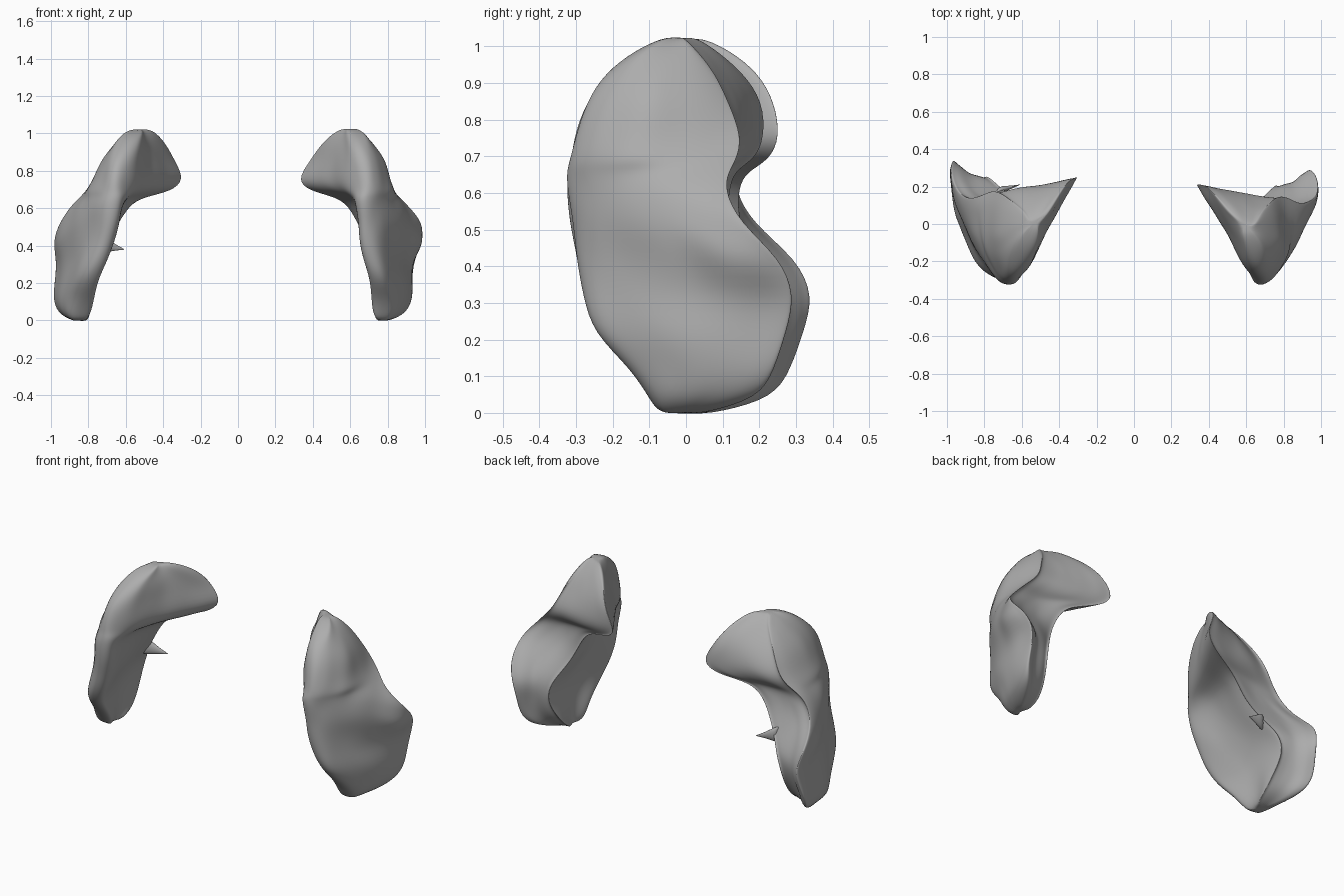
import bpy, bmesh, math
from mathutils import Vector, noise

if "Cube" in bpy.data.objects:
    bpy.data.objects.remove(bpy.data.objects["Cube"])

# Cross-sections: height, then front / outer-back / inner-back corners (x is distance from the midline)
SECTIONS = [
    (0.00, .84, -.06, .88, .08, .81, .05),
    (0.04, .84, -.08, .95, .23, .80, .13),
    (0.12, .82, -.13, .98, .27, .80, .19),
    (0.22, .79, -.23, .96, .30, .81, .24),
    (0.32, .75, -.26, .95, .32, .78, .24),
    (0.42, .71, -.28, .97, .28, .71, .17),
    (0.52, .69, -.30, .93, .17, .65, .13),
    (0.61, .67, -.31, .88, .12, .59, .13),
    (0.66, .66, -.31, .83, .13, .52, .15),
    (0.69, .66, -.30, .79, .15, .38, .21),
    (0.75, .65, -.29, .73, .18, .31, .24),
    (0.85, .63, -.26, .67, .14, .35, .23),
    (0.93, .60, -.20, .62, .10, .39, .18),
    (0.99, .57, -.12, .58, .06, .44, .11),
    (1.02, .54, -.05, .56, .02, .48, .05),
]


def catmull(p0, p1, p2, p3, t):
    return 0.5 * (2 * p1 + (p2 - p0) * t + (2 * p0 - 5 * p1 + 4 * p2 - p3) * t * t
                  + (3 * p1 - p0 - 3 * p2 + p3) * t ** 3)


def mid(a, b, push):
    # middle of an edge, pushed out (+) or in (-) to bow the face
    d = b - a
    n = Vector((d.y, -d.x, 0)).normalized()
    return (a + b) / 2 + n * push * min(1, d.length / 0.4)


def ring(sec, steps=4):
    z = sec[0]
    f, o, i = (Vector((sec[k], sec[k + 1], z)) for k in (1, 3, 5))
    size = min(1, (o - i).length / 0.15)
    r = 0.05 * size
    blunt = Vector((.83, .55, 0)) * .012 * size     # rounds the inner lip
    back = Vector((.8, -.2, 0)) * .02 * size        # rounds the outer back corner
    upper = z > 0.67
    ctrl = [f + Vector((-r, .012, 0)), f + Vector((r, .012, 0)), mid(f, o, .09 if upper else .065),
            o + back, o - back, mid(o, i, 0 if upper else -.01),
            i + blunt, i - blunt, mid(i, f, .025 if upper else .01)]
    n = len(ctrl)
    return [catmull(ctrl[k - 1], ctrl[k], ctrl[(k + 1) % n], ctrl[(k + 2) % n], s / steps)
            for k in range(n) for s in range(steps)]


def place(p, side):
    # the right body leans a little more outward at the top and sits further forward
    x, y, z = p
    if side > 0:
        x += 0.14 * (z - 0.5)
        y -= 0.035 * (y + 0.33) / 0.5
    # outward knob on the outer face
    if x > .82:
        x += (.07 if side > 0 else .03) * math.exp(-((y - .13) ** 2 + (z - .45) ** 2) / .007)
    return Vector((side * x, y, z))


def finish(bm, name):
    bmesh.ops.recalc_face_normals(bm, faces=bm.faces)
    for face in bm.faces:
        face.smooth = True
    me = bpy.data.meshes.new(name)
    bm.to_mesh(me)
    bm.free()
    me.materials.append(grey)
    ob = bpy.data.objects.new(name, me)
    bpy.context.collection.objects.link(ob)
    sub = ob.modifiers.new("smooth", "SUBSURF")
    sub.levels = sub.render_levels = 2


def loft(rings, name, side, bump=0.0):
    bm = bmesh.new()
    loops = []
    for pts in rings:
        row = []
        for p in pts:
            q = place(p, side)
            w = noise.noise_vector(q * 8) * bump + noise.noise_vector(q * 14) * bump * .6
            w.z *= 0.4
            row.append(bm.verts.new(q + w))
        loops.append(row)
    n = len(loops[0])
    for a, b in zip(loops, loops[1:]):
        for k in range(n):
            bm.faces.new((a[k], a[(k + 1) % n], b[(k + 1) % n], b[k]))
    # close both ends
    for row in (loops[0], loops[-1]):
        c = bm.verts.new(sum((v.co for v in row), Vector()) / n)
        for k in range(n):
            bm.faces.new((row[k], row[(k + 1) % n], c))
    finish(bm, name)


def spur(base, tip, radius, name, side):
    rings = []
    for t, s in ((0, 1), (.4, .55), (.75, .22), (1, .05)):
        c = Vector(base).lerp(Vector(tip), t)
        rings.append([c + Vector((math.cos(a) * .4, math.cos(a) * -.6, math.sin(a))) * radius * s
                      for a in (k * math.tau / 8 for k in range(8))])
    loft(rings, name, side)


grey = bpy.data.materials.new("grey")
grey.diffuse_color = (.42, .42, .42, 1)
grey.use_nodes = True
grey.node_tree.nodes["Principled BSDF"].inputs["Base Color"].default_value = grey.diffuse_color

# Twisted curved bodies, left and right
for side, label in ((-1, "left"), (1, "right")):
    loft([ring(s) for s in SECTIONS], label + "_body", side, bump=0.012)

# Small pointed spur on the inner face of the left body
spur((.74, .17, .41), (.61, .21, .38), .06, "left_spur", -1)
